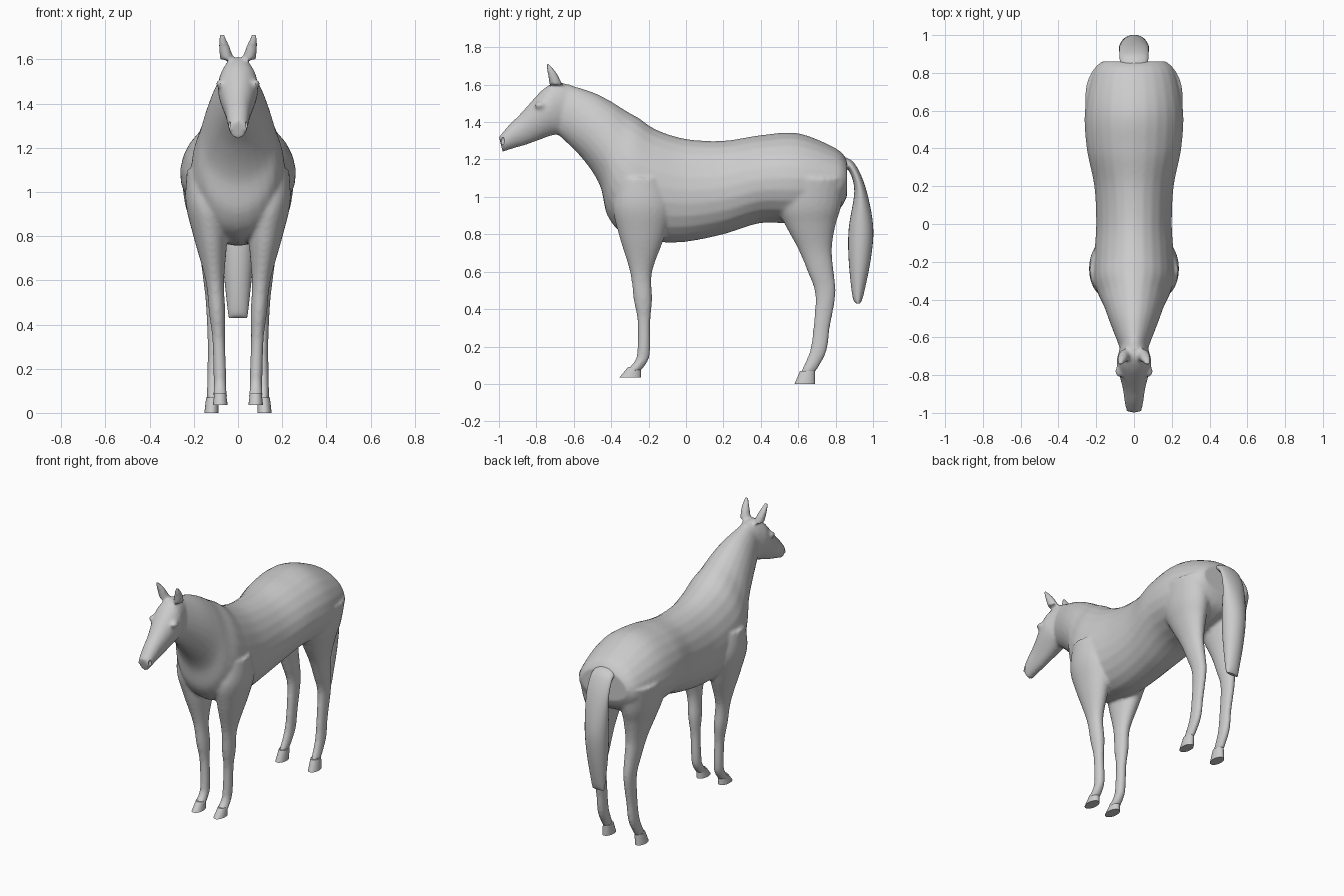
import bpy, bmesh, math
from mathutils import Vector

if "Cube" in bpy.data.objects:
    bpy.data.objects.remove(bpy.data.objects["Cube"])

shade = (0.6, 0.6, 0.6, 1)
grey = bpy.data.materials.new("plain_grey")
grey.use_nodes = True
grey.diffuse_color = shade
grey.node_tree.nodes["Principled BSDF"].inputs["Base Color"].default_value = shade


def spline(before, start, end, after, t):
    """Smooth curve value between start and end."""
    leave, arrive = (end - before) / 2, (after - start) / 2
    gap = end - start
    bend = 3 * gap - 2 * leave - arrive
    return start + t * (leave + t * (bend + t * (leave + arrive - 2 * gap)))


def loft(bm, rings, side=1, steps=6, segments=24, egg=0):
    """Skin through ellipses; each ring is the y, z of two opposite edge points,
    then the half width and the sideways centre."""
    rings = [Vector(ring) for ring in rings]
    padded = [rings[0], *rings, rings[-1]]
    fine = []
    for i in range(len(rings) - 1):
        fine += [spline(*padded[i:i + 4], step / steps) for step in range(steps)]
    fine.append(rings[-1])
    loops = []
    for front_y, front_z, back_y, back_z, width, centre in fine:
        front = Vector((side * centre, front_y, front_z))
        back = Vector((side * centre, back_y, back_z))
        loop = []
        for k in range(segments):
            angle = math.tau * k / segments
            across, along = math.cos(angle), math.sin(angle)
            point = back.lerp(front, (along + 1) / 2)
            point.x += width * across * (1 - egg * along)
            loop.append(bm.verts.new(point))
        loops.append(loop)
    faces = [bm.faces.new(loops[0]), bm.faces.new(loops[-1])]
    for lower, upper in zip(loops, loops[1:]):
        for k in range(segments):
            faces.append(bm.faces.new((lower[k - 1], lower[k], upper[k], upper[k - 1])))
    bmesh.ops.recalc_face_normals(bm, faces=faces)


def level_rings(slices, width_rule, centre_rule):
    """Rings from level slices of height, front edge and back edge."""
    return [(front, z, back, z, width_rule(back - front), centre_rule(z))
            for z, front, back in slices]


def ball(bm, centre, size):
    made = bmesh.ops.create_uvsphere(bm, u_segments=20, v_segments=12, radius=1)
    for vert in made["verts"]:
        vert.co = Vector(centre) + vert.co * Vector((0, 0, 0)).length + Vector(
            [offset * scale for offset, scale in zip(vert.co, size)])


def make(name, bm):
    mesh = bpy.data.meshes.new(name)
    bm.to_mesh(mesh)
    bm.free()
    mesh.materials.append(grey)
    obj = bpy.data.objects.new(name, mesh)
    bpy.context.collection.objects.link(obj)
    return obj


def activate(obj):
    bpy.ops.object.select_all(action="DESELECT")
    obj.select_set(True)
    bpy.context.view_layer.objects.active = obj


def smooth(obj, degrees):
    activate(obj)
    bpy.ops.object.shade_smooth_by_angle(angle=math.radians(degrees))


# Rump and barrel: position, back line, belly line, half width
barrel = [(.86, 1.2, 1, .17), (.8, 1.26, .92, .22), (.6, 1.34, .86, .26),
          (.4, 1.33, .86, .25), (.2, 1.3, .8, .21), (0, 1.31, .76, .2),
          (-.16, 1.36, .76, .21)]
trunk = [(y, top, y, belly, width, 0) for y, top, belly, width in barrel]

# Chest and neck: crest point, throat point; the width narrows towards the head
neck = [(-.25, 1.42, -.33, .8), (-.32, 1.46, -.42, .9), (-.4, 1.51, -.46, 1.06),
        (-.5, 1.56, -.55, 1.2), (-.66, 1.61, -.68, 1.33)]
trunk += [(*ring, .3 + .35 * ring[0], 0) for ring in neck]

# Head from poll to lips: brow point, jaw point, half width
head = [(-.62, 1.6, -.6, 1.36, .06, 0), (-.7, 1.61, -.65, 1.33, .08, 0),
        (-.77, 1.57, -.71, 1.33, .09, 0), (-.88, 1.45, -.85, 1.28, .06, 0),
        (-.95, 1.38, -.92, 1.26, .05, 0), (-1, 1.32, -.98, 1.24, .04, 0)]


def front_centre(z):
    return .08 + .07 * z * z


def hind_centre(z):
    return .11 + .08 * (z - .35) ** 2


# Legs and ears: height, front edge, back edge
front_leg = level_rings(
    [(1.1, -.35, -.14), (.95, -.39, -.08), (.8, -.36, -.11), (.6, -.3, -.18),
     (.45, -.28, -.18), (.34, -.26, -.19), (.2, -.26, -.19), (.13, -.27, -.2),
     (.07, -.32, -.24)],
    lambda depth: .01 + .27 * depth, front_centre)
hind_leg = level_rings(
    [(1.1, .5, .85), (.95, .49, .83), (.85, .53, .8), (.72, .6, .78),
     (.6, .65, .79), (.48, .69, .8), (.3, .68, .77), (.17, .66, .75),
     (.06, .61, .69)],
    lambda depth: .3 * depth, hind_centre)
ear = level_rings(
    [(1.6, -.73, -.66), (1.66, -.74, -.69), (1.72, -.75, -.74)],
    lambda depth: .01 + .3 * depth, lambda z: .05 + .22 * (z - 1.6))

bm = bmesh.new()
loft(bm, trunk, egg=.08)
loft(bm, head, egg=-.12)
for side in (1, -1):
    for limb in (front_leg, hind_leg, ear):
        loft(bm, limb, side)
    # Eye and brow
    ball(bm, (side * .08, -.78, 1.49), (.02, .03, .02))
horse = make("horse_body", bm)
activate(horse)

# Fuse the parts into one soft skin
fuse = horse.modifiers.new("fuse", "REMESH")
fuse.mode = "VOXEL"
fuse.voxel_size = .01
soften = horse.modifiers.new("soften", "SMOOTH")
soften.iterations = 7
for modifier in ("fuse", "soften"):
    bpy.ops.object.modifier_apply(modifier=modifier)

# Hollow the nostrils, ears and the mouth line
bm = bmesh.new()
for side in (1, -1):
    ball(bm, (side * .04, -.98, 1.3), (.01, .01, .02))
    ball(bm, (side * .07, -.76, 1.67), (.01, .02, .03))
    loft(bm, [(-.98, 1.265, -.98, 1.26, .02, .05),
              (-.89, 1.305, -.89, 1.3, .01, .06)], side)
cutter = make("hollow_cutter", bm)
cutter.hide_render = True
hollows = horse.modifiers.new("hollows", "BOOLEAN")
hollows.operation = "DIFFERENCE"
hollows.object = cutter
activate(horse)
bpy.ops.object.modifier_apply(modifier="hollows")
bpy.data.objects.remove(cutter)
smooth(horse, 50)

# Tail hanging clear of the rump: outer point, inner point; widest near the top
tail = [(.83, 1.22, .83, 1.13), (.9, 1.18, .87, 1.14), (.96, 1.05, .9, 1.03),
        (1, .85, .87, .83), (.99, .68, .87, .66), (.95, .48, .89, .47),
        (.93, .43, .91, .43)]
bm = bmesh.new()
loft(bm, [(*ring, .08 - .12 * (ring[1] - 1) ** 2, 0) for ring in tail])
smooth(make("tail", bm), 60)

# Wedge hooves with flat soles
hooves = {"front": ([(.09, -.31, -.24), (.035, -.355, -.24)], front_centre),
          "hind": ([(.07, .61, .69), (0, .58, .69)], hind_centre)}
for end, (slices, centre_rule) in hooves.items():
    rings = level_rings(slices, lambda depth: .015 + .16 * depth, centre_rule)
    for side, label in ((1, "left"), (-1, "right")):
        bm = bmesh.new()
        loft(bm, rings, side)
        smooth(make(f"{end}_{label}_hoof", bm), 40)
